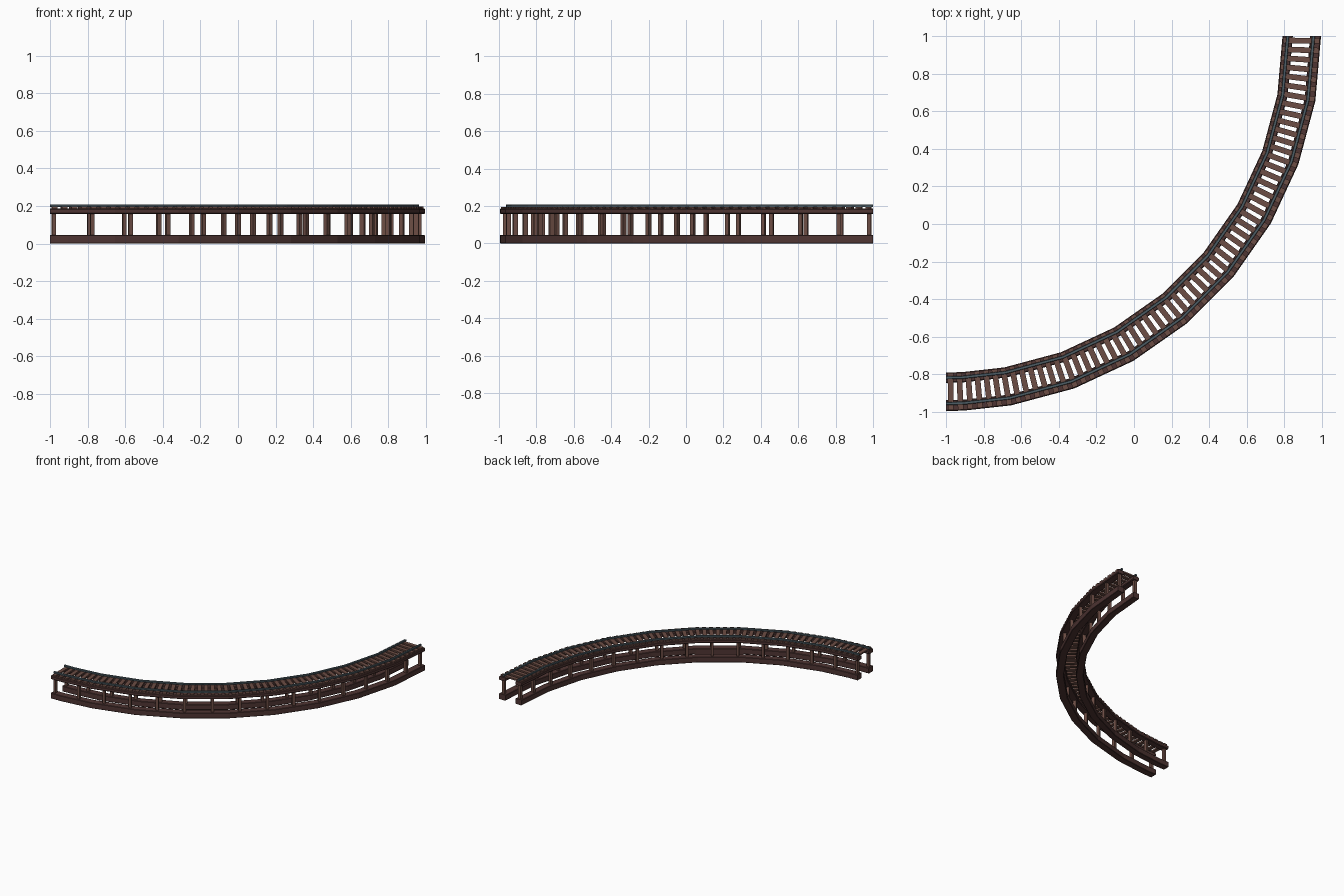
import bpy, bmesh
from math import radians, sin, cos
from mathutils import Vector, Matrix

old = bpy.data.objects.get("Cube")
if old:
    bpy.data.objects.remove(old, do_unlink=True)


def material(name, rgb):
    m = bpy.data.materials.new(name)
    m.use_nodes = True
    m.diffuse_color = (*rgb, 1)
    m.node_tree.nodes["Principled BSDF"].inputs["Base Color"].default_value = (*rgb, 1)
    return m


DARK = material("dark_timber", (0.078, 0.036, 0.033))
BROWN = material("brown_timber", (0.15, 0.074, 0.058))
STEEL = material("blue_grey_steel", (0.075, 0.11, 0.13))

# Quarter-circle route, faceted every ten degrees
CENTRE = Vector((-1, 1, 0))
STATIONS = [0, 2.75] + list(range(10, 91, 10))
RAIL_LINES = {"inner": 1.818, "outer": 1.965}


def on_circle(angle, radius, z=0):
    a = radians(angle)
    return CENTRE + Vector((radius * sin(a), -radius * cos(a), z))


def on_route(angle, radius, z=0):
    """Point on the faceted route rather than the true circle."""
    for a, b in zip(STATIONS, STATIONS[1:]):
        if angle <= b:
            t = (angle - a) / (b - a)
            return on_circle(a, radius, z).lerp(on_circle(b, radius, z), t)


def finish(name, bm, mat):
    bmesh.ops.recalc_face_normals(bm, faces=bm.faces[:])
    mesh = bpy.data.meshes.new(name)
    bm.to_mesh(mesh)
    bm.free()
    mesh.materials.append(mat)
    ob = bpy.data.objects.new(name, mesh)
    bpy.context.collection.objects.link(ob)


def sweep(name, r0, r1, z0, z1, chamfer, mat):
    """Sweep a chamfered rectangle along the route."""
    c = chamfer
    profile = [(r0 + c, z0), (r1 - c, z0), (r1, z0 + c), (r1, z1 - c),
               (r1 - c, z1), (r0 + c, z1), (r0, z1 - c), (r0, z0 + c)]
    bm = bmesh.new()
    rings = [[bm.verts.new(on_circle(a, r, z)) for r, z in profile] for a in STATIONS]
    n = len(profile)
    for p, q in zip(rings, rings[1:]):
        for i in range(n):
            j = (i + 1) % n
            bm.faces.new((p[i], p[j], q[j], q[i]))
    bm.faces.new(rings[0])
    bm.faces.new(rings[-1])
    finish(name, bm, mat)


def boxes(name, places, size, mat):
    """One box per (angle, radius, height), turned to follow the route."""
    bm = bmesh.new()
    for angle, radius, z in places:
        place = Matrix.Translation(on_route(angle, radius, z))
        turn = Matrix.Rotation(radians(angle), 4, 'Z')
        bmesh.ops.create_cube(bm, size=1, matrix=place @ turn @ Matrix.Diagonal((*size, 1)))
    finish(name, bm, mat)


# Paired beams, posts and rails
post_angles = [0.6 + 6 * k for k in range(15)] + [89.4]
for side, r0, r1 in (("inner", 1.79, 1.845), ("outer", 1.937, 1.995)):
    sweep(side + "_bottom_beam", r0, r1, 0, 0.045, 0.003, DARK)
    sweep(side + "_top_beam", r0, r1, 0.157, 0.186, 0.005, DARK)
    mid = (r0 + r1) / 2
    boxes(side + "_posts", [(a, mid, 0.1) for a in post_angles], (0.021, 0.024, 0.12), BROWN)
    rail = RAIL_LINES[side] - (0.01 if side == "outer" else 0)
    sweep(side + "_rail", rail - 0.008, rail + 0.008, 0.194, 0.208, 0.002, STEEL)

# Cross ties
boxes("cross_ties", [(0.75 + 1.5 * k, 1.892, 0.19) for k in range(60)],
      (0.03, 0.196, 0.012), BROWN)
